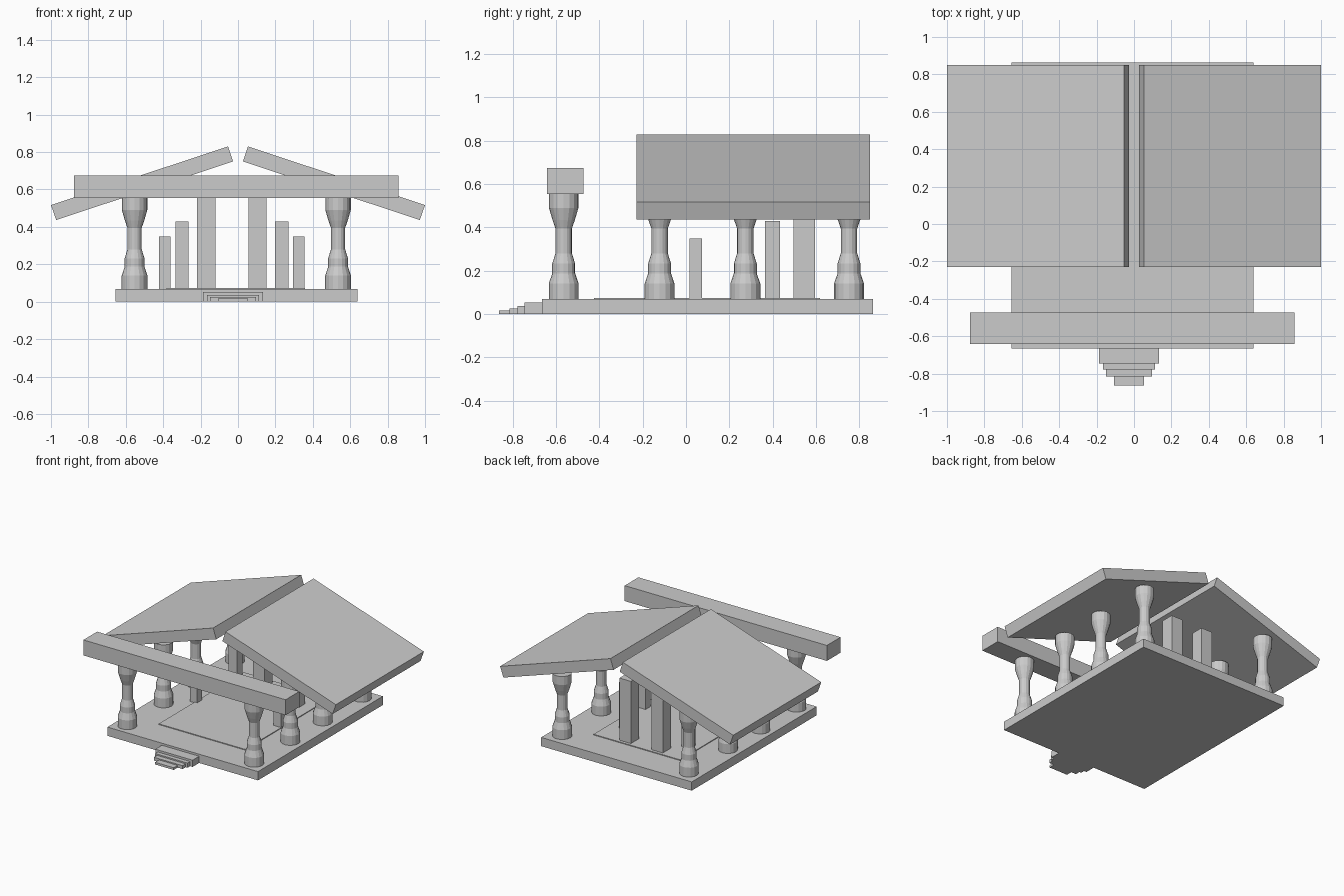
import bpy, bmesh, math

if "Cube" in bpy.data.objects:
    bpy.data.objects.remove(bpy.data.objects["Cube"])

CX = -0.009    # centre line of the base, columns and beam
SX = -0.033    # centre line of the steps and inner pillars


def mesh_object(name, bm):
    bmesh.ops.recalc_face_normals(bm, faces=bm.faces[:])
    me = bpy.data.meshes.new(name)
    bm.to_mesh(me)
    bm.free()
    ob = bpy.data.objects.new(name, me)
    bpy.context.collection.objects.link(ob)
    return ob


def box(name, x0, x1, y0, y1, z0, z1):
    bm = bmesh.new()
    bmesh.ops.create_cube(bm, size=1)
    for v in bm.verts:
        v.co.x = x1 if v.co.x > 0 else x0
        v.co.y = y1 if v.co.y > 0 else y0
        v.co.z = z1 if v.co.z > 0 else z0
    return mesh_object(name, bm)


def prism(name, section, y0, y1):
    # extrude an x-z outline along y
    bm = bmesh.new()
    face = bm.faces.new([bm.verts.new((x, y0, z)) for x, z in section])
    out = bmesh.ops.extrude_face_region(bm, geom=[face])
    for g in out["geom"]:
        if isinstance(g, bmesh.types.BMVert):
            g.co.y = y1
    return mesh_object(name, bm)


def turned(name, profile, x, y, sides=16):
    # stack of rings following (radius, height) points, capped at both ends
    bm = bmesh.new()
    rings = []
    for r, z in profile:
        rings.append([bm.verts.new((x + r * math.cos(2 * math.pi * i / sides),
                                    y + r * math.sin(2 * math.pi * i / sides), z))
                      for i in range(sides)])
    for a, b in zip(rings, rings[1:]):
        for i in range(sides):
            j = (i + 1) % sides
            bm.faces.new((a[i], a[j], b[j], b[i]))
    bm.faces.new(rings[0][::-1])
    bm.faces.new(rings[-1])
    return mesh_object(name, bm)


# Floor platform with a thin raised inner slab
box("platform", -0.654, 0.638, -0.666, 0.864, 0, 0.068)
box("inner_floor", -0.383, 0.359, -0.425, 0.62, 0.06, 0.074)

# Front steps, each lower and narrower further out
for i, (hw, y, z) in enumerate([(0.16, -0.746, 0.052), (0.139, -0.778, 0.036),
                                (0.123, -0.816, 0.026), (0.08, -0.864, 0.017)]):
    box(f"step_{i + 1}", SX + 0.006 - hw, SX + 0.006 + hw, y, -0.66, 0, z)

# Turned columns in two rows
PROFILE = [(0.069, 0.065), (0.069, 0.14), (0.053, 0.187), (0.053, 0.232),
           (0.038, 0.28), (0.038, 0.395), (0.052, 0.435), (0.068, 0.49),
           (0.068, 0.556)]
for side, label in ((-1, "left"), (1, "right")):
    for i, y in enumerate((-0.565, -0.122, 0.274, 0.753)):
        turned(f"column_{label}_{i + 1}", PROFILE, CX + side * 0.544, y)

# Square inner pillars, mirrored, growing taller toward the back
for side, label in ((-1, "left"), (1, "right")):
    for size, a, b, y0, y1, top in (("short", 0.328, 0.389, 0.016, 0.074, 0.348),
                                    ("medium", 0.232, 0.302, 0.364, 0.435, 0.43),
                                    ("tall", 0.088, 0.186, 0.497, 0.597, 0.556)):
        x0, x1 = sorted((SX + side * a, SX + side * b))
        box(f"pillar_{size}_{label}", x0, x1, y0, y1, 0.065, top)

# Front beam across the first two columns
box("front_beam", -0.877, 0.858, -0.642, -0.474, 0.555, 0.675)

# Two sloping roof slabs with a gap at the ridge
ROOF = [(1.0, 0.517), (0.972, 0.437), (0.026, 0.75), (0.053, 0.83)]
for side, label in ((-1, "left"), (1, "right")):
    prism(f"roof_{label}", [(side * x, z) for x, z in ROOF], -0.229, 0.85)
